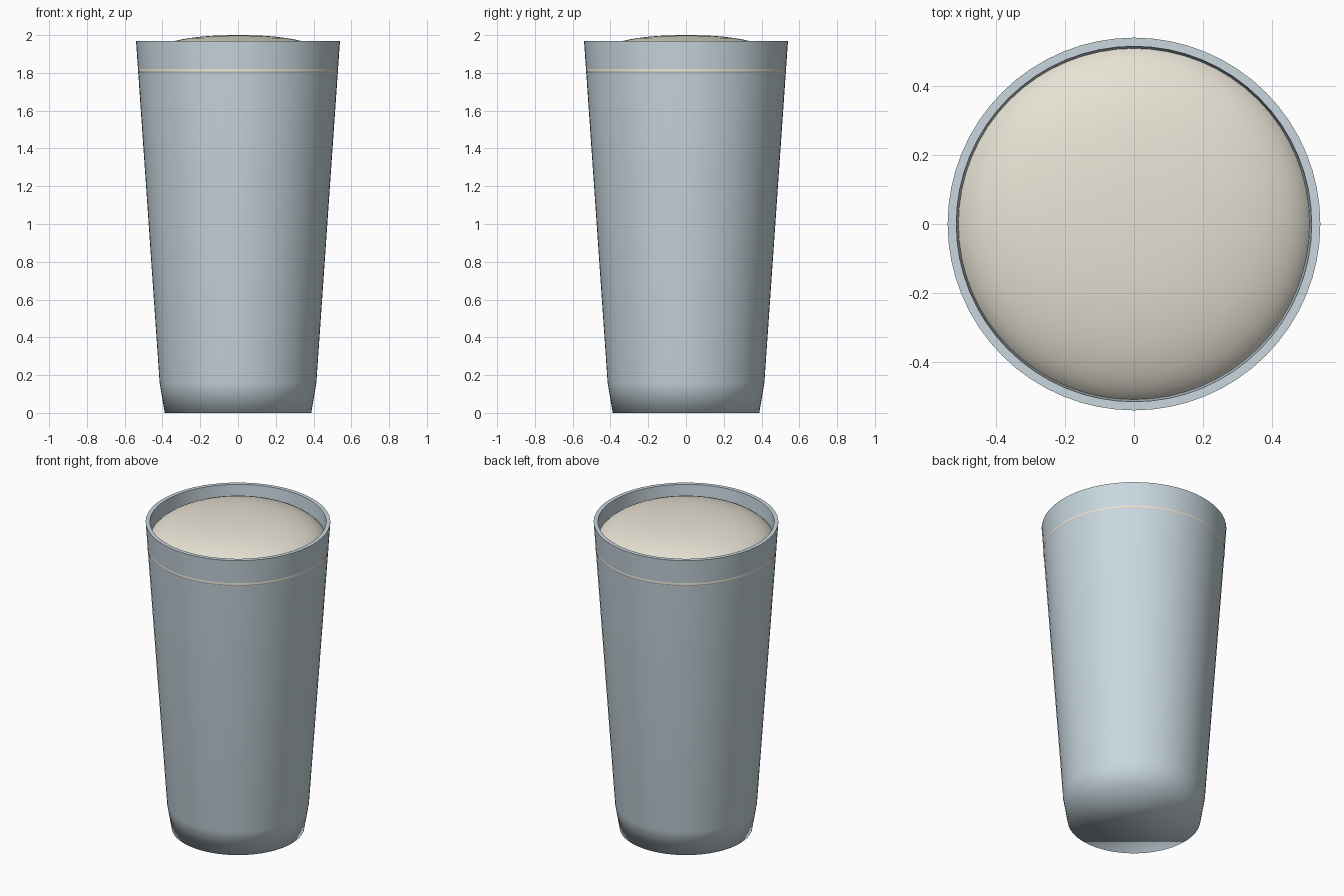
import bpy, bmesh, math

if "Cube" in bpy.data.objects:
    bpy.data.objects.remove(bpy.data.objects["Cube"])

SEG = 64


def material(name, rgb):
    m = bpy.data.materials.new(name)
    m.diffuse_color = (*rgb, 1.0)
    m.use_nodes = True
    m.node_tree.nodes["Principled BSDF"].inputs["Base Color"].default_value = m.diffuse_color
    return m


def lathe(name, profile, mat, sharp=()):
    """Revolve (radius, z) points about z; radius 0 closes to a pole, open ends get a cap."""
    bm = bmesh.new()
    rings = []
    for r, z in profile:
        if r == 0:
            rings.append([bm.verts.new((0, 0, z))])
        else:
            rings.append([bm.verts.new((r * math.cos(2 * math.pi * i / SEG),
                                        r * math.sin(2 * math.pi * i / SEG), z))
                          for i in range(SEG)])
    for a, b in zip(rings, rings[1:]):
        for i in range(SEG):
            j = (i + 1) % SEG
            if len(b) == 1:
                bm.faces.new((a[i], a[j], b[0]))
            else:
                bm.faces.new((a[i], a[j], b[j], b[i]))
    for ring in (rings[0], rings[-1]):
        if len(ring) > 1:
            bm.faces.new(ring)
    bmesh.ops.recalc_face_normals(bm, faces=bm.faces[:])
    for f in bm.faces:
        f.smooth = True
    # crisp rings
    for k in sharp:
        ring = rings[k]
        for i in range(SEG):
            e = bm.edges.get((ring[i], ring[(i + 1) % SEG]))
            if e:
                e.smooth = False
    me = bpy.data.meshes.new(name)
    bm.to_mesh(me)
    bm.free()
    me.materials.append(mat)
    ob = bpy.data.objects.new(name, me)
    bpy.context.collection.objects.link(ob)
    return ob


glass_mat = material("pale blue glass", (0.58, 0.68, 0.74))
foam_mat = material("cream foam", (0.80, 0.76, 0.66))
beer_mat = material("amber drink", (0.75, 0.38, 0.06))

# Tapered tumbler: soft foot, crisp rim, hollow inside
lathe("glass", [(0.388, 0), (0.415, 0.16), (0.54, 1.97),
                (0.515, 1.97), (0.392, 0.16), (0.37, 0.08)],
      glass_mat, sharp=(2, 3))

# Drink filling the glass under the foam
lathe("drink", [(0.365, 0.085), (0.388, 0.165), (0.500, 1.80)], beer_mat, sharp=(0, 2))

# Foam head: full dome whose edge just shows through the wall as a thin line
N, R, BASE, H = 2.35, 0.5305, 1.81, 0.19
dome = []
for k in range(15):
    t = math.pi / 2 * k / 14
    dome.append((R * math.cos(t) ** (2 / N) if k < 14 else 0,
                 BASE + H * math.sin(t) ** (2 / N)))
lathe("foam", [(0.50, 1.79), (R, 1.804)] + dome, foam_mat, sharp=(0,))
